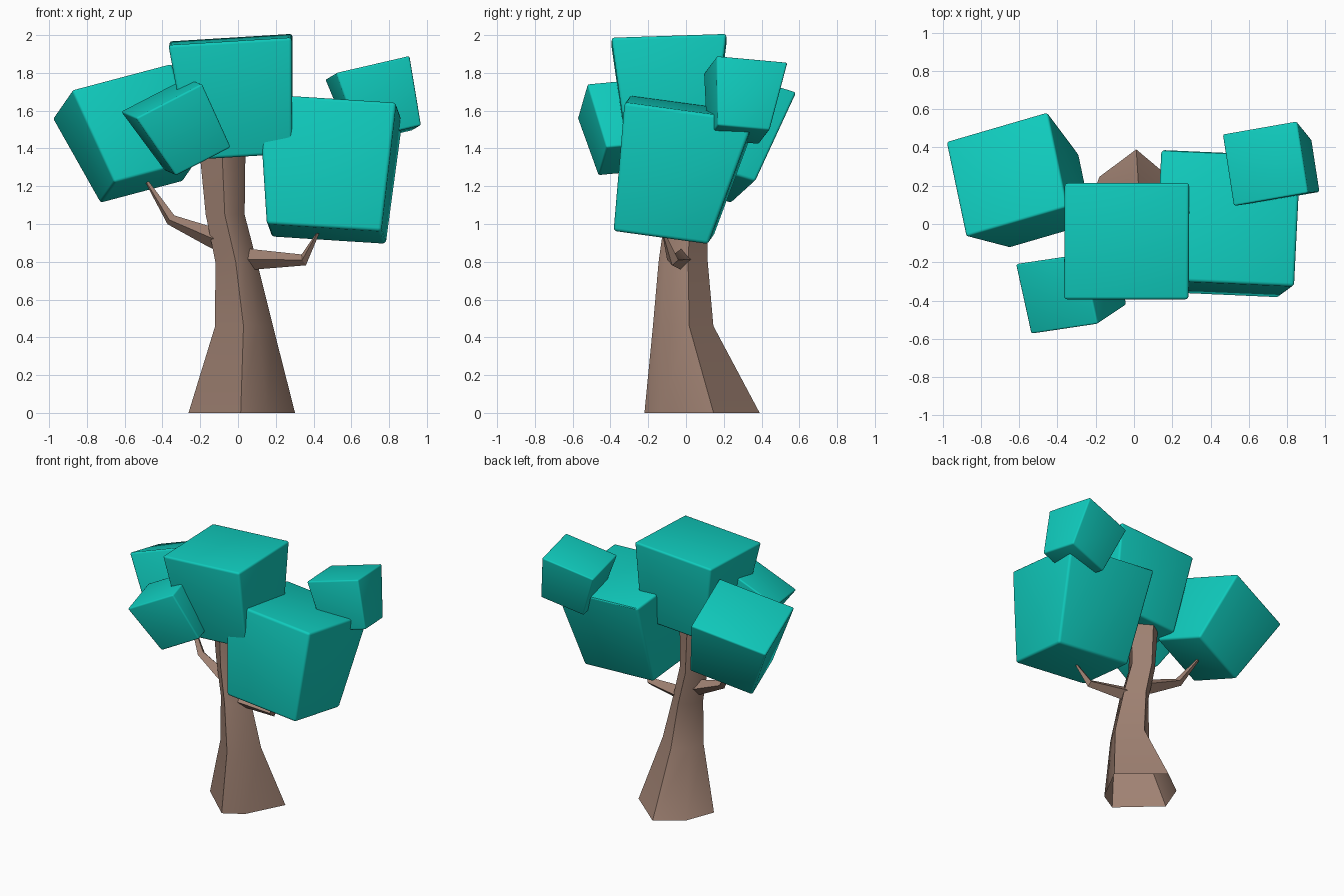
import bpy, bmesh, math
from mathutils import Vector

if "Cube" in bpy.data.objects:
    bpy.data.objects.remove(bpy.data.objects["Cube"])


def material(name, rgb):
    m = bpy.data.materials.new(name)
    m.diffuse_color = (*rgb, 1)
    m.use_nodes = True
    m.node_tree.nodes["Principled BSDF"].inputs["Base Color"].default_value = m.diffuse_color
    return m


BARK = material("brown bark", (0.35, 0.222, 0.17))
LEAF = material("teal leaves", (0.005, 0.60, 0.51))


def loft(name, rings, mat, angle, cap_start=True, bevel=0):
    """Skin a list of equal-length point rings into one closed tube."""
    bm = bmesh.new()
    vs = [[bm.verts.new(p) for p in ring] for ring in rings]
    n = len(vs[0])
    for a, b in zip(vs, vs[1:]):
        for i in range(n):
            j = (i + 1) % n
            bm.faces.new((a[i], a[j], b[j], b[i]))
    bm.faces.new(vs[-1])
    if cap_start:
        bm.faces.new(vs[0][::-1])
    bmesh.ops.recalc_face_normals(bm, faces=bm.faces[:])
    if bevel:
        bmesh.ops.bevel(bm, geom=bm.edges[:], offset=bevel, segments=3,
                        profile=0.5, affect='EDGES')
    me = bpy.data.meshes.new(name)
    bm.to_mesh(me)
    bm.free()
    me.materials.append(mat)
    ob = bpy.data.objects.new(name, me)
    bpy.context.collection.objects.link(ob)
    bpy.ops.object.select_all(action='DESELECT')
    ob.select_set(True)
    bpy.context.view_layer.objects.active = ob
    bpy.ops.object.shade_smooth_by_angle(angle=math.radians(angle))
    return ob


# Trunk: one six-sided outline, moved and scaled up the height, open underneath
outline = [(1.0, 0.2), (-0.03, 1.0), (-0.71, 0.53),
           (-1.0, -0.17), (-0.02, -1.0), (0.48, -0.73)]
levels = [  # z, centre x, centre y, half width, half depth
    (0.00, 0.02, 0.085, 0.282, 0.305),
    (0.46, 0.032, -0.015, 0.153, 0.16),
    (0.80, -0.01, -0.015, 0.11, 0.13),
    (1.05, -0.068, 0.0, 0.103, 0.11),
    (1.45, -0.085, 0.0, 0.125, 0.11),
]
loft("trunk", [[(cx + x * w, cy + y * d, z) for x, y in outline]
               for z, cx, cy, w, d in levels], BARK, 35, cap_start=False)


# Branches: bent, tapering, four-sided
def branch(name, path):
    pts = [Vector(p[:3]) for p in path]
    rings = []
    for i, p in enumerate(pts):
        t = (pts[min(i + 1, len(pts) - 1)] - pts[max(i - 1, 0)]).normalized()
        side = t.cross(Vector((0, 0, 1))).normalized()
        up = side.cross(t)
        r = path[i][3]
        rings.append([p + r * (side * a + up * b)
                      for a, b in ((1, 0), (0, 1), (-1, 0), (0, -1))])
    loft(name, rings, BARK, 30)


branch("right_branch", [(0.0, -0.02, 0.815, 0.065), (0.09, -0.03, 0.812, 0.053),
                        (0.348, -0.07, 0.81, 0.031), (0.425, -0.12, 0.955, 0.008)])
branch("left_branch", [(-0.05, 0.0, 0.90, 0.065), (-0.14, 0.015, 0.93, 0.053),
                       (-0.355, 0.06, 1.022, 0.03), (-0.48, 0.12, 1.22, 0.01)])


# Foliage: tilted rounded blocks, all narrowing the same way towards the bottom
def foliage(name, top, bottom, u, v, bevel):
    top, bottom, u, v = map(Vector, (top, bottom, u, v))
    corners = ((-1, -1), (1, -1), (1, 1), (-1, 1))
    rings = [[c + u * a * su + v * b * sv for a, b in corners]
             for c, su, sv in ((bottom, 0.835, 0.735), (top, 1.005, 1.005))]
    loft(name, rings, LEAF, 35, bevel=bevel)


foliage("top_foliage", (-0.04, -0.09, 1.977), (0.017, -0.085, 1.363),
        (0.325, 0, 0.02), (0.002, 0.304, 0.01), 0.016)
foliage("right_foliage", (0.49, 0.033, 1.62), (0.4675, -0.12, 0.947),
        (0.363, -0.016, -0.023), (0.017, 0.341, -0.047), 0.018)
foliage("left_foliage", (-0.666, 0.26, 1.705), (-0.471, 0.121, 1.223),
        (0.264, 0.077, 0.07), (-0.052, 0.248, -0.075), 0.015)
foliage("small_left_foliage", (-0.405, -0.366, 1.669), (-0.212, -0.309, 1.343),
        (0.174, 0.026, 0.09), (-0.04, 0.182, 0.017), 0.011)
foliage("small_right_foliage", (0.685, 0.316, 1.828), (0.787, 0.277, 1.472),
        (0.194, 0.034, 0.045), (-0.029, 0.187, -0.017), 0.011)
